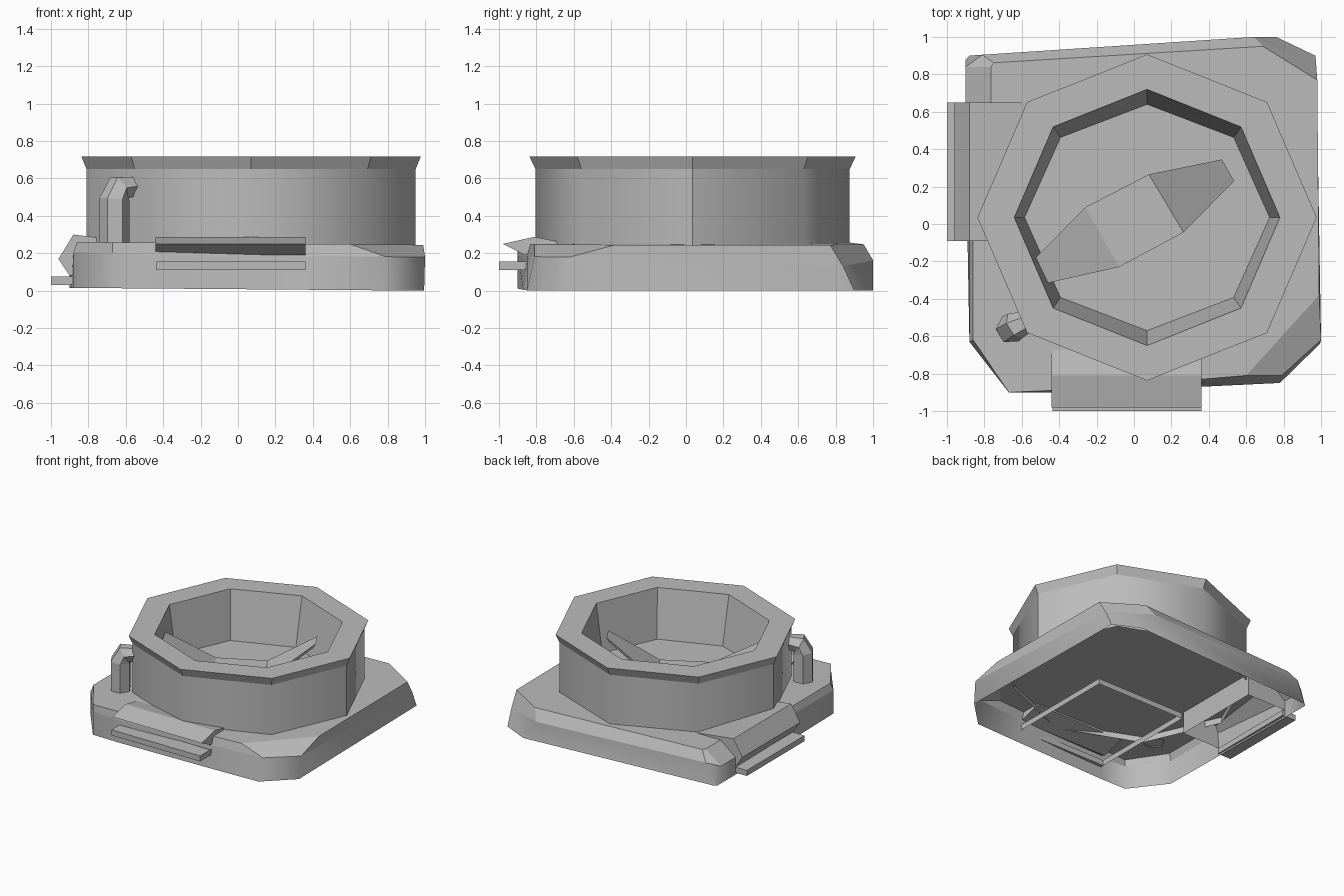
import bpy
import bmesh
import math
from mathutils import Vector

cube = bpy.data.objects.get("Cube")
if cube:
    bpy.data.objects.remove(cube, do_unlink=True)

stone = bpy.data.materials.new("grey_stone")
stone.use_nodes = True
GREY = (0.5, 0.5, 0.5, 1)
stone.diffuse_color = GREY
stone.node_tree.nodes["Principled BSDF"].inputs["Base Color"].default_value = GREY


def finish(bm, name, smooth_angle=None):
    bmesh.ops.recalc_face_normals(bm, faces=bm.faces)
    mesh = bpy.data.meshes.new(name)
    bm.to_mesh(mesh)
    bm.free()
    mesh.materials.append(stone)
    obj = bpy.data.objects.new(name, mesh)
    bpy.context.collection.objects.link(obj)
    if smooth_angle:
        bpy.ops.object.select_all(action='DESELECT')
        obj.select_set(True)
        bpy.context.view_layer.objects.active = obj
        bpy.ops.object.shade_smooth_by_angle(angle=math.radians(smooth_angle))


def ring(bm, points):
    return [bm.verts.new(p) for p in points]


def bridge(bm, lower, upper):
    count = len(lower)
    for i in range(count):
        j = (i + 1) % count
        bm.faces.new((lower[i], lower[j], upper[j], upper[i]))


def shell(name, levels, smooth_angle=None, closed=False):
    """Skin a stack of point rings, optionally capping the last one."""
    bm = bmesh.new()
    rings = [ring(bm, level) for level in levels]
    for lower, upper in zip(rings, rings[1:]):
        bridge(bm, lower, upper)
    if closed:
        bm.faces.new(rings[-1])
    finish(bm, name, smooth_angle)


def prism(name, profile, start, end, axis, open_edge=None):
    """Extrude a (depth, height) profile along x or y; the open edge stays unfilled."""
    bm = bmesh.new()

    def place(d, z, along):
        return (along, d, z) if axis == 'X' else (d, along, z)
    a = ring(bm, [place(d, z, start) for d, z in profile])
    b = ring(bm, [place(d, z, end) for d, z in profile])
    for i in range(len(profile)):
        j = (i + 1) % len(profile)
        if i != open_edge:
            bm.faces.new((a[i], a[j], b[j], b[i]))
    bm.faces.new(a)
    bm.faces.new(b)
    finish(bm, name)


def octagon(rx, ry, z):
    return [(0.07 + rx * math.cos(i * math.pi / 4),
             0.035 + ry * math.sin(i * math.pi / 4), z) for i in range(8)]


def settled(x, y, z):
    """The base leans very slightly, higher toward -x."""
    return (x, y, z + .008 * (1 - x))


# Base, open underneath, with worn corners: foot, shoulder, top per corner
corners = [
    ((-.9, .88), (-.9, .84, .14), (-.765, .84)),
    ((-.88, .9), (-.81, .905, .17), (-.75, .862)),
    ((.76, 1), (.64, 1, .16), (.69, .95)),
    ((.97, .9), (.975, .84, .13), (.98, .77)),
    ((.995, -.64), (1, -.62, .18), (.99, -.38)),
    ((.78, -.85), (.79, -.81, .18), (.6, -.81)),
    ((.36, -.87), (.36, -.85, .18), (.36, -.83)),
    ((-.44, -.9), (-.44, -.9, .18), (-.44, -.89)),
    ((-.67, -.9), (-.67, -.9, .19), (-.67, -.9)),
    ((-.88, -.63), (-.88, -.63, .19), (-.86, -.62)),
    ((-.89, -.09), (-.88, -.09, .19), (-.86, -.09)),
    ((-.9, .65), (-.9, .65, .14), (-.765, .65)),
]
foot = [settled(*c[0], 0) for c in corners]
shoulder = [settled(*c[1]) for c in corners]
top = [settled(*c[2], .245) for c in corners]
shell("base_walls", [foot, shoulder], 60)
shell("base_bevel_and_top", [shoulder, top], 12, closed=True)

# Eight-sided basin: outer wall sunk into the base, flared lip, sloping bowl
wall_top = octagon(.88, .84, .65)
lip_inside = octagon(.71, .685, .717)
shell("basin_wall", [octagon(.88, .84, .21), wall_top], 46)
shell("basin_lip", [wall_top, octagon(.907, .872, .717), lip_inside])
shell("basin_bowl", [lip_inside, octagon(.655, .605, .33)], closed=True)

# Plank lying in the basin with both ends bent upward
outline = [(.08, .265, .37), (.47, .345, .64), (.535, .23, .64), (.265, -.045, .37),
           (-.08, -.23, .37), (-.46, -.315, .61), (-.525, -.18, .61), (-.26, .09, .37)]
bm = bmesh.new()
upper = ring(bm, outline)
lower = ring(bm, [(x * .97, y * .97, z - .035) for x, y, z in outline])
bridge(bm, lower, upper)
for side in (upper, lower):
    bm.faces.new((side[0], side[1], side[2], side[3]))
    bm.faces.new((side[0], side[3], side[4], side[7]))
    bm.faces.new((side[4], side[5], side[6], side[7]))
finish(bm, "bent_plank")

# Sloping hoods; the side one is hollow underneath
prism("front_hood", [(-.98, .25), (-.81, .288), (-.67, .26), (-.67, .24), (-.86, .19)],
      -.44, .36, 'X')
prism("side_hood", [(-.88, .3), (-.96, .17), (-.9, .08), (-.55, .08), (-.55, .26)],
      -.09, .65, 'Y', 2)

# Ledges below the hoods; the front one continues inward as an open frame
prism("front_ledge", [(-1, .11), (-1, .155), (-.87, .155), (-.87, .11)], -.435, .36, 'X')
prism("side_ledge", [(-1, .03), (-1, .075), (-.88, .075), (-.88, .03)], -.09, .65, 'Y')
frame = [(-.435, -.87), (-.435, .03), (.36, .03), (.36, -.87)]
shell("ledge_frame", [[(x, y, z) for x, y in frame] for z in (.11, .155)])

# Six-sided spout pipe rising from the base and bending toward the basin
path = [(-.66, -.56, .25, .08), (-.66, -.56, .49, .08),
        (-.635, -.545, .55, .075), (-.55, -.51, .56, .055)]
spine = [Vector(p[:3]) for p in path]
heading = Vector((.85, .53, 0))
sideways = Vector((-heading.y, heading.x, 0))
sections = []
for i, p in enumerate(path):
    along = spine[min(i + 1, len(spine) - 1)] - spine[max(i - 1, 0)]
    normal = along.cross(sideways).normalized()
    angles = [k * math.pi / 3 for k in range(6)]
    sections.append([spine[i] + p[3] * (math.cos(a) * sideways + math.sin(a) * normal)
                     for a in angles])
shell("spout_pipe", sections, closed=True)
